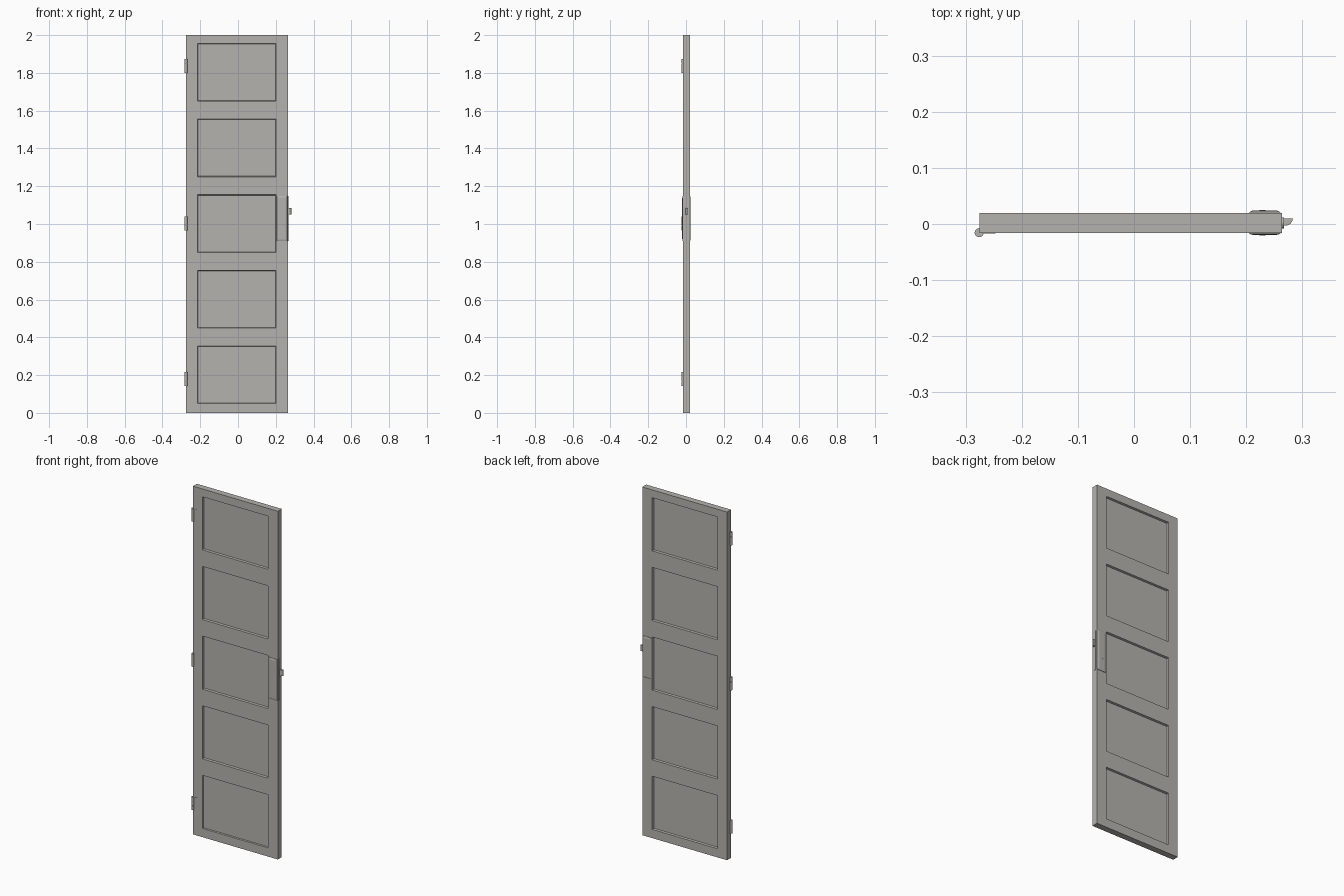
import bpy, bmesh, math
from mathutils import Vector

if "Cube" in bpy.data.objects:
    bpy.data.objects.remove(bpy.data.objects["Cube"])

mat = bpy.data.materials.new("warm grey")
mat.diffuse_color = (0.46, 0.45, 0.42, 1)
mat.use_nodes = True
mat.node_tree.nodes["Principled BSDF"].inputs["Base Color"].default_value = mat.diffuse_color

YF, YB = -0.016, 0.020          # front and back of the slab
XS = [-0.275, -0.215, 0.201, 0.264]
ZS = [0.0]
for i in range(5):
    ZS += [0.05 + 0.4 * i, 0.355 + 0.4 * i]
ZS.append(2.0)


def finish(bm, name, smooth=False):
    bmesh.ops.recalc_face_normals(bm, faces=bm.faces)
    me = bpy.data.meshes.new(name)
    bm.to_mesh(me)
    bm.free()
    me.materials.append(mat)
    ob = bpy.data.objects.new(name, me)
    bpy.context.collection.objects.link(ob)
    if smooth:
        bpy.context.view_layer.objects.active = ob
        ob.select_set(True)
        bpy.ops.object.shade_smooth_by_angle(angle=math.radians(35))
        ob.select_set(False)
    return ob


def prism(name, pts, axis, a, b, smooth=False):
    """Extrude a 2D outline along x, y or z from a to b."""
    place = {"x": lambda p: (a, p[0], p[1]),
             "y": lambda p: (p[0], a, p[1]),
             "z": lambda p: (p[0], p[1], a)}[axis]
    move = Vector([(b - a) if k == axis else 0 for k in "xyz"])
    bm = bmesh.new()
    f = bm.faces.new([bm.verts.new(place(p)) for p in pts])
    r = bmesh.ops.extrude_face_region(bm, geom=[f], use_keep_orig=True)
    bmesh.ops.translate(bm, vec=move,
                        verts=[g for g in r["geom"] if isinstance(g, bmesh.types.BMVert)])
    return finish(bm, name, smooth)


def rect(x0, x1, z0, z1):
    return [(x0, z0), (x1, z0), (x1, z1), (x0, z1)]


def circle(cx, cy, r, n=20):
    return [(cx + r * math.cos(2 * math.pi * i / n),
             cy + r * math.sin(2 * math.pi * i / n)) for i in range(n)]


# Door slab: gridded front and back joined at the rim, panels sunk on both sides
bm = bmesh.new()
grid = {(i, j, k): bm.verts.new((x, y, z)) for i, x in enumerate(XS)
        for j, y in enumerate((YF, YB)) for k, z in enumerate(ZS)}
panels = []
for i in range(3):
    for k in range(len(ZS) - 1):
        for j in (0, 1):
            f = bm.faces.new([grid[c] for c in ((i, j, k), (i + 1, j, k),
                                                (i + 1, j, k + 1), (i, j, k + 1))])
            if i == 1 and k % 2 == 1:
                panels.append((f, 0.006 if j == 0 and k == 1 else 0.011))
for k in range(len(ZS) - 1):
    for i in (0, 3):
        bm.faces.new([grid[c] for c in ((i, 0, k), (i, 1, k), (i, 1, k + 1), (i, 0, k + 1))])
for i in range(3):
    for k in (0, len(ZS) - 1):
        bm.faces.new([grid[c] for c in ((i, 0, k), (i + 1, 0, k), (i + 1, 1, k), (i, 1, k))])
bmesh.ops.recalc_face_normals(bm, faces=bm.faces)
for f, depth in panels:
    bmesh.ops.inset_individual(bm, faces=[f], thickness=0.004, depth=-depth)
finish(bm, "door_panelled_slab")

# Hinges: three knuckles with end caps and a thin leaf on the front
for n, z in enumerate((0.18, 1.003, 1.836)):
    for s in (-1, 0, 1):
        c = z + s * 0.025
        prism(f"hinge_{n}_knuckle", circle(-0.276, -0.0155, 0.008), "z",
              c - 0.0121, c + 0.0121, True)
    prism(f"hinge_{n}_pin", circle(-0.276, -0.0155, 0.006), "z", z - 0.037, z + 0.037, True)
    prism(f"hinge_{n}_leaf", rect(-0.274, -0.247, z - 0.037, z + 0.037), "y", YF + 0.002, YF - 0.0008)

# Lock plates on both faces, tapered, with a raised middle and a keyhole
for side, y, s, t in (("front", YF, -1, 0.003), ("back", YB, 1, 0.0035)):
    bm = bmesh.new()
    f = bm.faces.new([bm.verts.new((x, y, z)) for x, z in rect(0.205, 0.261, 0.91, 1.148)])
    f.normal_update()
    if f.normal.y * s < 0:
        f.normal_flip()
    for w, d in ((0.001, 0.0015), (0.006, t - 0.0015), (0.009, 0.001)):
        bmesh.ops.inset_individual(bm, faces=[f], thickness=w, depth=d)
    finish(bm, f"lock_plate_{side}")
    top = y + s * (t + 0.001)
    prism(f"keyhole_round_{side}", circle(0.229, 1.012, 0.005), "y", top - s * 0.001, top + s * 0.0006)
    prism(f"keyhole_slot_{side}", rect(0.2265, 0.2315, 0.982, 1.0), "y", top - s * 0.001, top + s * 0.0006)

# Lock edge strip with rounded ends
strip = []
for cz, a0 in ((1.138, 0), (0.92, math.pi)):
    strip += [(0.002 + 0.010 * math.cos(a0 + math.pi * i / 8),
               cz + 0.010 * math.sin(a0 + math.pi * i / 8)) for i in range(9)]
prism("lock_edge_strip", strip, "x", 0.262, 0.267)

# Latch bolt: flat on the back side, curved on the front side
latch = [(0.262, 0.0095), (0.283, 0.0095)]
latch += [(0.269 + 0.014 * math.cos(a), 0.0095 - 0.0125 * math.sin(a))
          for a in [math.pi / 2 * i / 6 for i in range(1, 7)]]
latch.append((0.262, -0.003))
prism("latch_bolt", latch, "z", 1.05, 1.085, True)
